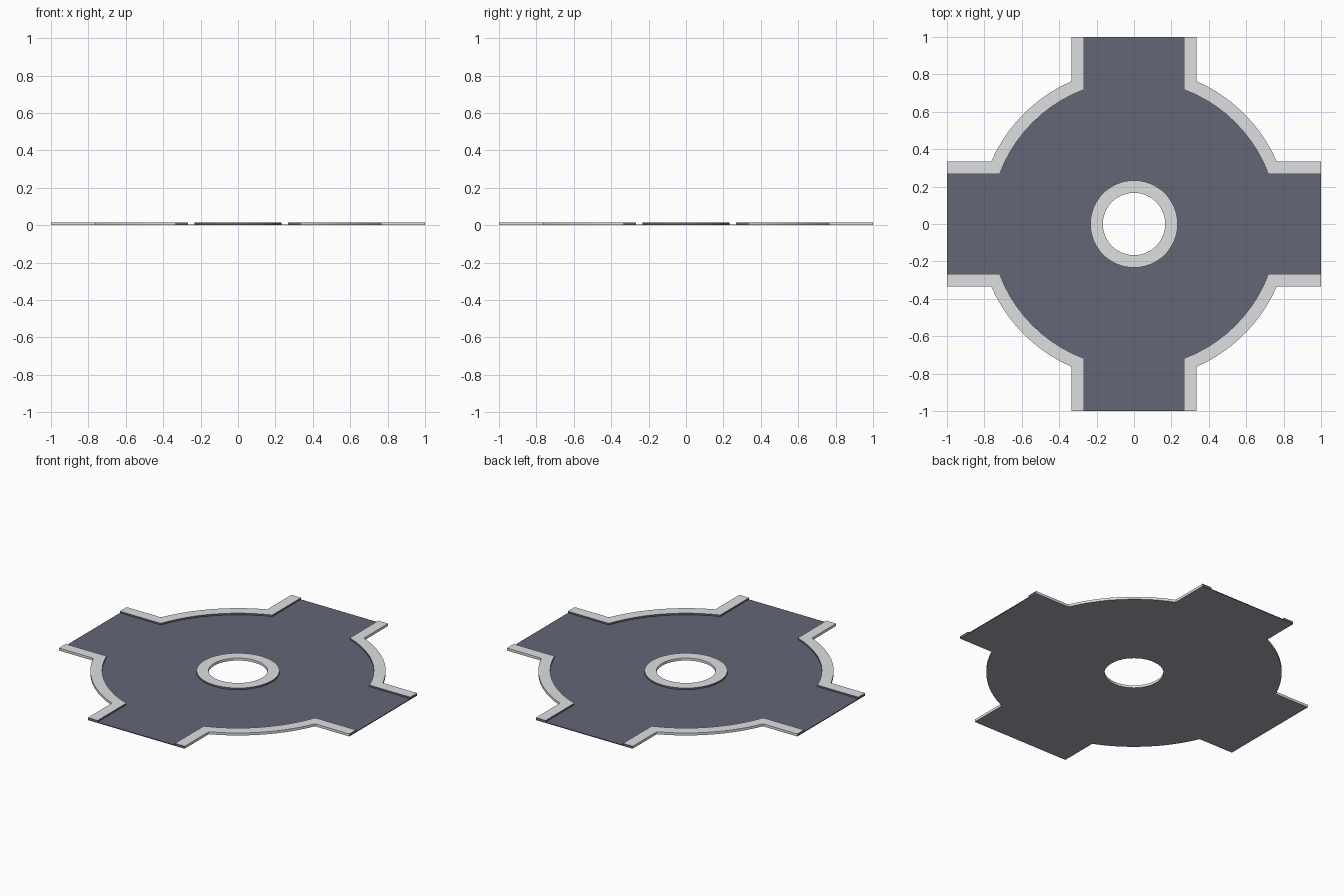
import bpy, bmesh, math

if "Cube" in bpy.data.objects:
    bpy.data.objects.remove(bpy.data.objects["Cube"])

ARM_OUT, ARM_IN = 1 / 3, 0.8 / 3      # half widths of the arms, outside / inside the curb
R_OUT, R_IN = 2.5 / 3, 2.3 / 3        # round plaza radii
ISL_OUT, ISL_IN = 0.7 / 3, 0.5 / 3    # centre ring radii
ROAD_Z, CURB_Z = 0.005, 0.0155
ARC = 10


def material(name, rgb):
    m = bpy.data.materials.new(name)
    m.diffuse_color = (*rgb, 1)
    m.use_nodes = True
    m.node_tree.nodes["Principled BSDF"].inputs["Base Color"].default_value = m.diffuse_color
    return m


asphalt = material("asphalt", (0.125, 0.132, 0.185))
concrete = material("concrete", (0.73, 0.74, 0.75))
base = material("base", (0.38, 0.38, 0.45))
MATS = (asphalt, concrete, base)


def corner_path(half, radius):
    """One quadrant of the outline: arm end, arc, next arm end."""
    a = math.asin(half / radius)
    arc = [a + (math.pi / 2 - 2 * a) * i / ARC for i in range(ARC + 1)]
    pts = [(radius * math.cos(t), radius * math.sin(t)) for t in arc]
    return [(1, half)] + pts + [(half, 1)]


def turn(pts, k):
    for _ in range(k):
        pts = [(-y, x) for x, y in pts]
    return pts


def strip(name, free, road, height, closed, top):
    """Solid band between two matching paths: its free side and its road side."""
    bm = bmesh.new()
    n = len(free)
    o0, o1 = ([bm.verts.new((x, y, z)) for x, y in free] for z in (0, height))
    i0, i1 = ([bm.verts.new((x, y, z)) for x, y in road] for z in (0, height))

    def face(mat, *verts):
        bm.faces.new(verts).material_index = mat

    for i in range(n if closed else n - 1):
        j = (i + 1) % n
        face(top, o1[i], o1[j], i1[j], i1[i])
        face(2, o0[j], o0[i], i0[i], i0[j])      # underside
        face(top, o0[i], o0[j], o1[j], o1[i])    # free wall
        face(0, i0[j], i0[i], i1[i], i1[j])      # wall facing the road
    if not closed:                               # cut ends at the tile border
        face(0, o0[0], o1[0], i1[0], i0[0])
        face(0, o0[-1], i0[-1], i1[-1], o1[-1])
    bmesh.ops.recalc_face_normals(bm, faces=bm.faces)
    me = bpy.data.meshes.new(name)
    bm.to_mesh(me)
    bm.free()
    for m in MATS:
        me.materials.append(m)
    ob = bpy.data.objects.new(name, me)
    bpy.context.collection.objects.link(ob)
    return ob


def ring(points, radius):
    return [(radius * x / math.hypot(x, y), radius * y / math.hypot(x, y)) for x, y in points]


# road surface: cross with round plaza, open in the middle
quadrant = corner_path(ARM_IN, R_IN)
quadrant += [(ARM_IN * (1 - i / 2), 1) for i in (1, 2, 3)]
outline = [p for k in range(4) for p in turn(quadrant, k)]
strip("road", outline, ring(outline, ISL_OUT), ROAD_Z, True, 0)

# curb around the central opening
strip("island_curb", ring(outline, ISL_IN), ring(outline, ISL_OUT), CURB_Z, True, 1)

# four corner curbs
for k in range(4):
    strip(f"corner_curb_{k + 1}", turn(corner_path(ARM_OUT, R_OUT), k),
          turn(corner_path(ARM_IN, R_IN), k), CURB_Z, False, 1)
